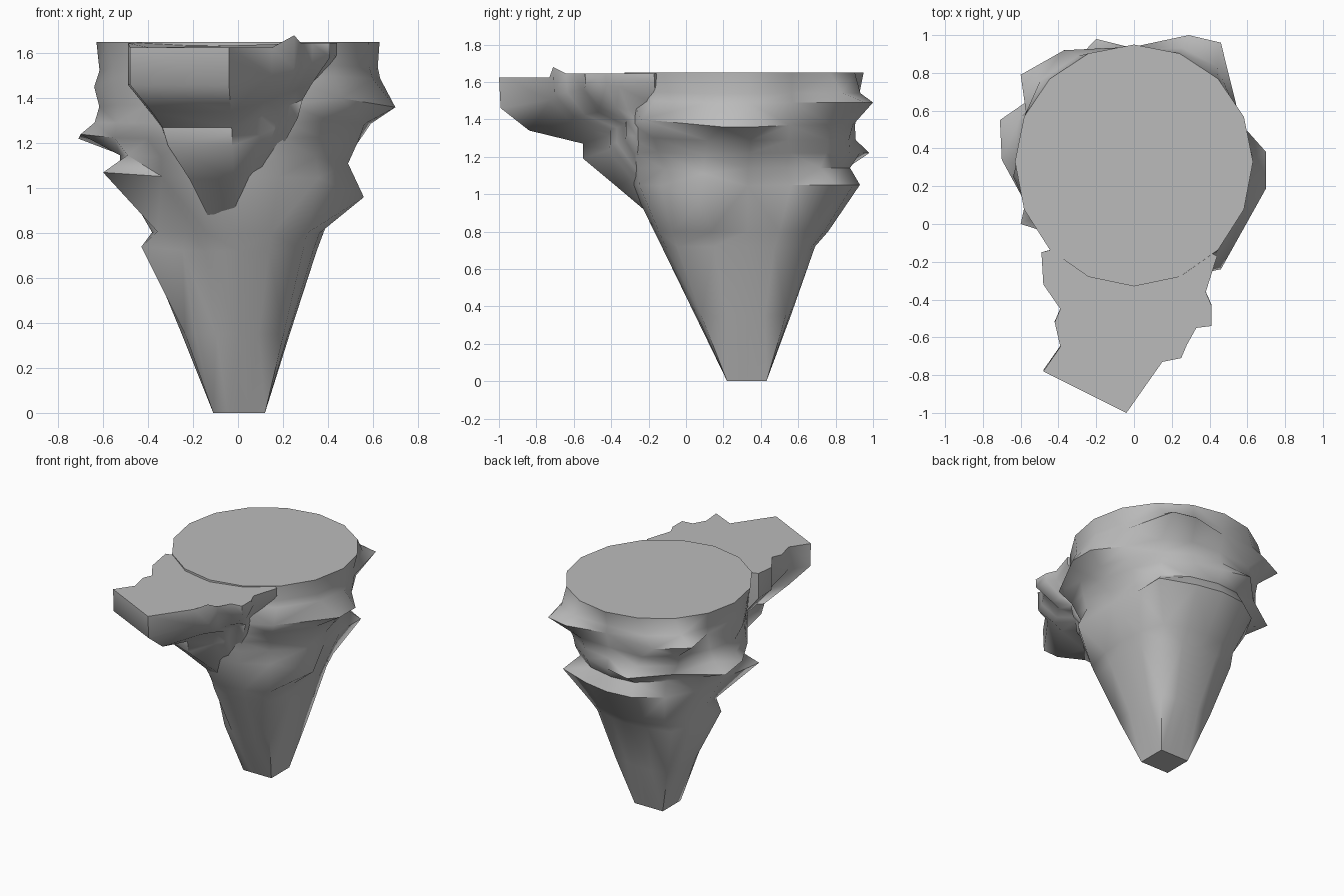
import bpy, bmesh, math
from mathutils import Vector

cube = bpy.data.objects.get("Cube")
if cube:
    bpy.data.objects.remove(cube)

stone = bpy.data.materials.new("grey_stone")
stone.use_nodes = True
GREY = (0.5, 0.5, 0.5, 1)
stone.diffuse_color = GREY
stone.node_tree.nodes["Principled BSDF"].inputs["Base Color"].default_value = GREY


def pull(verts, tips, reach=.27):
    """Snap the nearest vertex to each tip and drag its neighbours part of the way."""
    free = list(verts)
    for tip in map(Vector, tips):
        v = min(free, key=lambda w: (w.co - tip).length)
        start, move = v.co.copy(), tip - v.co
        free.remove(v)
        v.co = tip
        for w in free:
            d = (w.co - start).length
            if d < reach:
                w.co += move * .5 * (1 - d / reach)


def loft(name, rings, tips=()):
    """Skin closed rings from bottom to top and cap both ends flat."""
    bm = bmesh.new()
    rows = [[bm.verts.new(p) for p in ring] for ring in rings]
    n = len(rows[0])
    for low, high in zip(rows, rows[1:]):
        for i in range(n):
            j = (i + 1) % n
            bm.faces.new((low[i], low[j], high[j], high[i]))
    bm.faces.new(rows[0][::-1])
    bm.faces.new(rows[-1])
    pull([v for row in rows[1:-1] for v in row], tips)
    bmesh.ops.triangulate(bm, faces=[f for f in bm.faces if len(f.verts) == 4])
    bmesh.ops.recalc_face_normals(bm, faces=bm.faces)
    mesh = bpy.data.meshes.new(name)
    bm.to_mesh(mesh)
    bm.free()
    mesh.materials.append(stone)
    obj = bpy.data.objects.new(name, mesh)
    bpy.context.collection.objects.link(obj)
    bpy.ops.object.select_all(action='DESELECT')
    obj.select_set(True)
    bpy.context.view_layer.objects.active = obj
    bpy.ops.object.shade_smooth_by_angle(angle=math.radians(60))
    for face in mesh.polygons:
        if len(face.vertices) > 4:
            face.use_smooth = False
    return obj


def egg(z, left, right, front, back, square=0, hollow=0, sides=16, mid=0.33):
    """Ring with its own reach each way; square fills corners, hollow sets the front -x one."""
    ring = []
    for i in range(sides):
        a = math.tau * i / sides
        c, s = math.cos(a), math.sin(a)
        corner = 1 / max(abs(c), abs(s)) - 1
        f = 1 + corner * (hollow if c < 0 and s < 0 else square)
        x = f * c * (right if c > 0 else -left)
        y = mid + f * s * (back - mid if s > 0 else mid - front)
        ring.append((x, y, z))
    return ring


# Main tapering rock: height, reach each way, then corner shaping
levels = [
    (0, -.11, .12, .22, .43, 1, 1),
    (.35, -.25, .23, .05, .56, .6, .2),
    (.72, -.39, .35, -.13, .69, .4, -.4),
    (.80, -.37, .38, -.17, .76, .35, -.4),
    (1.05, -.50, .47, -.29, .93, .15, -.2),
    (1.14, -.48, .48, -.30, .87),
    (1.22, -.57, .52, -.32, .92),
    (1.29, -.58, .55, -.33, .90),
    (1.37, -.58, .58, -.33, .90),
    (1.49, -.60, .60, -.33, .93),
    (1.54, -.60, .60, -.33, .92),
    (1.65, -.63, .63, -.33, .95),
]
# Jagged outcrops
outcrops = [
    (-.43, .2, .74), (-.60, 0, 1.07),
    (-.71, .55, 1.22), (-.70, .34, 1.24), (-.64, .25, 1.45),
    (-.60, .79, 1.48), (-.37, .92, 1.46), (-.20, .98, 1.22),
    (.29, 1, 1.49), (.46, .96, 1.49), (.45, .8, 1.05),
    (.70, .38, 1.36), (.70, .19, 1.36), (.56, .08, .96), (.46, -.24, 1.4),
]
loft("main_rock", [egg(*lv) for lv in levels], outcrops)

# Overhanging front ledge: top outline, drawn in toward the rock further down
outline = [
    (-.3, -.1), (-.49, -.15), (-.48, -.32), (-.39, -.45), (-.42, -.52),
    (-.39, -.65), (-.48, -.78), (-.04, -1), (.15, -.73), (.25, -.71),
    (.28, -.64), (.33, -.55), (.41, -.54), (.41, -.43), (.38, -.36),
    (.44, -.17), (.3, -.1),
]


def ledge_ring(z, narrow, shrink, lift=.3):
    """Scaled outline whose underside rises toward the right."""
    return [(x * (1 - narrow), y + (-.1 - y) * shrink, z + lift * max(x, 0))
            for x, y in outline]


ledge = loft("front_ledge", [
    ledge_ring(.85, .75, .95), ledge_ring(1.04, .55, .7),
    ledge_ring(1.19, .35, .5), ledge_ring(1.27, .3, .5),
    ledge_ring(1.34, .2, .18), ledge_ring(1.46, 0, .01),
    ledge_ring(1.625, 0, 0, 0),
])

# Raised chip on the ledge rim, and the flush join to the main top
for v in ledge.data.vertices:
    if v.co.z > 1.62:
        if abs(v.co.x - .25) < .01:
            v.co.z = 1.68
        elif v.co.x > .26 or v.co.y > -.2:
            v.co.z = 1.645
